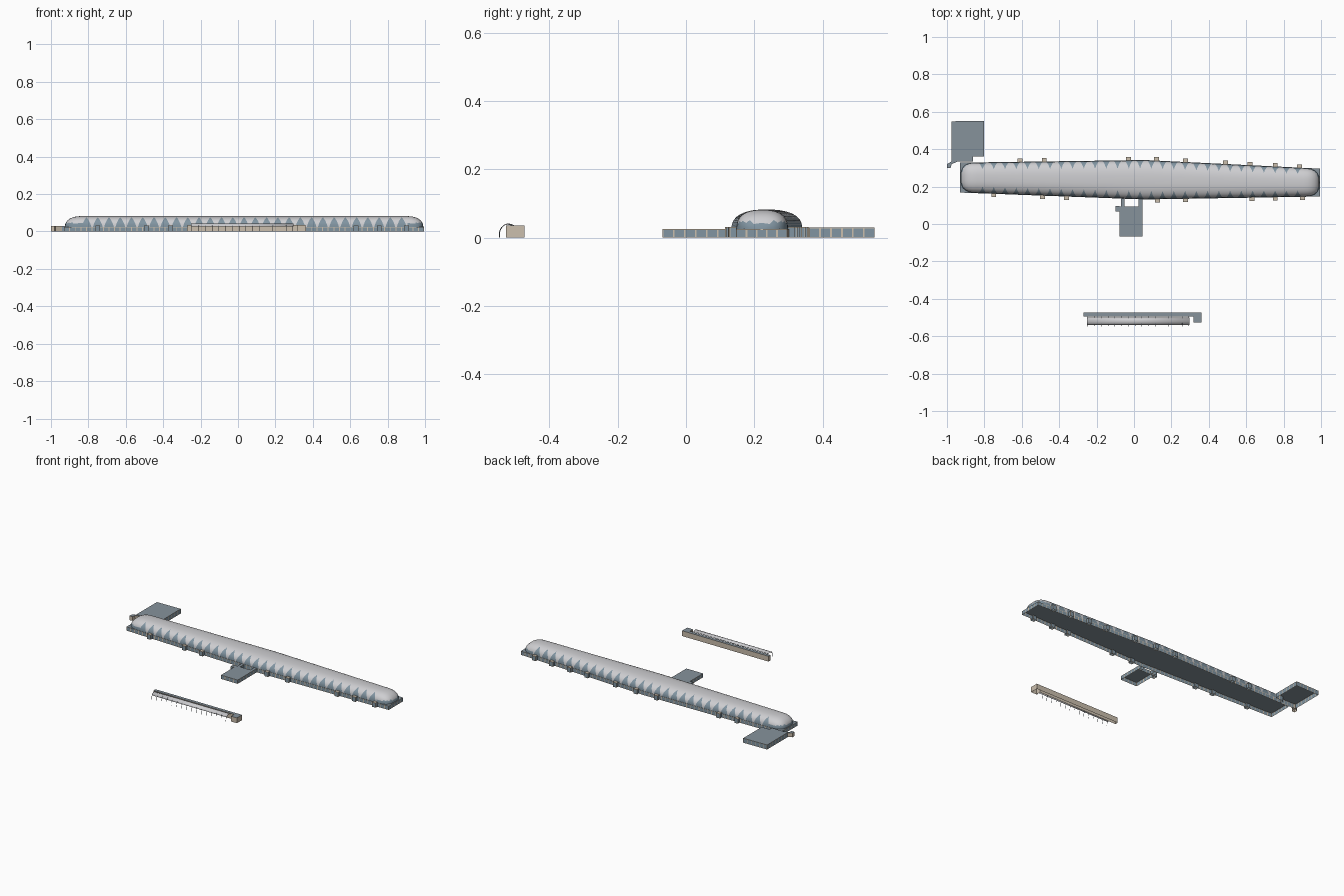
import bpy, bmesh, math
from mathutils import Vector

if "Cube" in bpy.data.objects:
    bpy.data.objects.remove(bpy.data.objects["Cube"], do_unlink=True)


def material(name, color):
    m = bpy.data.materials.new(name)
    m.use_nodes = True
    m.diffuse_color = (*color, 1)
    m.node_tree.nodes["Principled BSDF"].inputs["Base Color"].default_value = (*color, 1)
    return m


SHELL = material("pale grey shell", (0.62, 0.62, 0.64))
GLASS = material("blue grey glass", (0.22, 0.30, 0.36))
STEEL = material("slate roof", (0.24, 0.29, 0.33))
STONE = material("tan wall", (0.60, 0.52, 0.42))


def finish(bm, name, mats, smooth=False):
    mesh = bpy.data.meshes.new(name)
    bm.to_mesh(mesh)
    bm.free()
    ob = bpy.data.objects.new(name, mesh)
    bpy.context.collection.objects.link(ob)
    for m in mats:
        mesh.materials.append(m)
    if smooth:
        bpy.ops.object.select_all(action="DESELECT")
        ob.select_set(True)
        bpy.context.view_layer.objects.active = ob
        bpy.ops.object.shade_smooth_by_angle(angle=math.radians(35))
    return ob


def building(name, outline, height, pitch=0.03, windows=True, roof=STEEL):
    """Open-bottomed block on an anticlockwise outline, with inset window panels."""
    bm = bmesh.new()
    bm.faces.new([bm.verts.new((x, y, height)) for x, y in outline])
    panels = []
    for a, b in zip(outline, outline[1:] + outline[:1]):
        a, b = Vector((*a, 0)), Vector((*b, 0))
        n = max(1, round((b - a).length / pitch))
        row = []
        for k in range(n + 1):
            p = a.lerp(b, k / n)
            row.append((bm.verts.new(p), bm.verts.new(p + Vector((0, 0, height)))))
        for (p, q), (r, s) in zip(row, row[1:]):
            face = bm.faces.new((p, r, s, q))
            face.material_index = 1
            panels.append(face)
    if windows:
        bm.normal_update()
        bmesh.ops.inset_individual(bm, faces=panels, thickness=0.0035)
        for face in panels:
            face.material_index = 2
    return finish(bm, name, (roof, STONE, GLASS))


def rect(x0, x1, y0, y1):
    return [(x0, y0), (x1, y0), (x1, y1), (x0, y1)]


# Long hall plan: gently widening toward the middle
LEFT, MID, RIGHT = -0.93, 0.06, 0.995


def blend(x, left, mid, right):
    if x < MID:
        return left + (mid - left) * (x - LEFT) / (MID - LEFT)
    return mid + (right - mid) * (x - MID) / (RIGHT - MID)


def south(x):
    return blend(x, 0.168, 0.131, 0.147)


def north(x):
    return blend(x, 0.328, 0.342, 0.296)


ends = (LEFT, MID, RIGHT)
BASE, RISE = 0.025, 0.057
building("hall_base", [(x, south(x)) for x in ends] + [(x, north(x)) for x in ends[::-1]], BASE)

# Domed shell with leaf-shaped glass between the ribs of the roof
START, STOP, TEETH, CAP, ROWS, APEX = -0.84, 0.905, 29, 0.086, 24, 60
PITCH = (STOP - START) / TEETH


def shell_point(x, degrees):
    t = min(1, max(START - x, x - STOP, 0) / CAP)
    plan = max(0, 1 - t ** 3) ** (1 / 3)
    lift = max(0, 1 - t ** 2.2) ** (1 / 2.2)
    v = math.radians(degrees)
    c = math.copysign(abs(math.cos(v)) ** 0.8, math.cos(v))
    half = (north(x) - south(x)) / 2 - 0.002
    y = (north(x) + south(x)) / 2 - half * plan * c
    return x, y, BASE + RISE * lift * max(0, math.sin(v)) ** 0.8


cap_steps = [math.sin(math.radians(a)) * CAP for a in range(0, 91, 15)]
columns = [("cap", START - s, 0) for s in reversed(cap_steps)]
for k in range(TEETH):
    centre = START + (k + 0.5) * PITCH
    columns += [("tooth", centre, -0.5), ("rib", centre, 0.5)]
columns += [("cap", STOP + s, 0) for s in cap_steps]

bm = bmesh.new()
grid = []
for kind, x, side in columns:
    line = []
    for j in range(ROWS + 1):
        angle = 180 * j / ROWS
        width = 0.85 * max(0, 1 - min(angle, 180 - angle) / APEX)
        line.append(bm.verts.new(shell_point(x + side * width * PITCH, angle)))
    grid.append(line)
for i, (kind, x, side) in enumerate(columns[:-1]):
    for j in range(ROWS):
        face = bm.faces.new((grid[i][j], grid[i + 1][j], grid[i + 1][j + 1], grid[i][j + 1]))
        low = face.calc_center_median().z < 0.046
        face.material_index = int(kind == "tooth" or (kind == "cap" and low))
bmesh.ops.remove_doubles(bm, verts=bm.verts, dist=0.00002)
finish(bm, "hall_shell", (SHELL, GLASS), smooth=True)

# Entrance porches along both long sides
for x in (-0.75, -0.49, -0.36, 0.125, 0.275, 0.63, 0.755, 0.9):
    building("south_porch", rect(x - 0.013, x + 0.013, south(x) - 0.018, south(x) + 0.008), 0.031, roof=STONE)
for x in (-0.61, -0.48, -0.03, 0.12, 0.275, 0.49, 0.62, 0.755, 0.885):
    building("north_porch", rect(x - 0.013, x + 0.013, north(x) - 0.008, north(x) + 0.018), 0.031, roof=STONE)

# Rear annex and its angled link
building("rear_annex", [(-0.975, 0.335), (-0.86, 0.335), (-0.86, 0.36), (-0.803, 0.36),
                        (-0.803, 0.552), (-0.975, 0.549)], 0.03)
building("rear_link", [(-1, 0.3), (-0.98, 0.3), (-0.975, 0.32), (-0.94, 0.335),
                       (-0.975, 0.335), (-1, 0.32)], 0.028, windows=False)

# Front annex and its links to the hall
building("front_annex", rect(-0.077, 0.045, -0.068, 0.093), 0.025)
building("front_link", rect(-0.07, -0.05, 0.093, 0.137), 0.025)
building("front_link", rect(0.025, 0.045, 0.093, 0.133), 0.025)
building("front_annex_lobby", rect(-0.1, -0.077, 0.067, 0.095), 0.025)

# Detached station block
building("station_block", [(-0.27, -0.494), (0.318, -0.494), (0.318, -0.526), (0.36, -0.526),
                           (0.36, -0.473), (-0.27, -0.473)], 0.035, windows=False)

# Curved platform canopy
bm = bmesh.new()
profile = [(-0.541, 0.027), (-0.535, 0.036), (-0.523, 0.042), (-0.511, 0.040), (-0.5, 0.035)]
rows = [[bm.verts.new((x, y, z)) for y, z in profile] for x in (-0.25, 0.297)]
for k in range(len(profile) - 1):
    bm.faces.new((rows[0][k], rows[1][k], rows[1][k + 1], rows[0][k + 1]))
canopy = finish(bm, "platform_canopy", (SHELL,), smooth=True)
canopy.modifiers.new("thickness", "SOLIDIFY").thickness = 0.0015

# Bent ribs holding the canopy
curve = bpy.data.curves.new("canopy_ribs", "CURVE")
curve.dimensions = "3D"
curve.bevel_depth = 0.0013
curve.bevel_resolution = 0
bend = [(-0.546, 0.001), (-0.545, 0.018), (-0.54, 0.029), (-0.533, 0.036), (-0.523, 0.04), (-0.495, 0.033)]
COUNT = 16
for k in range(COUNT):
    spline = curve.splines.new("POLY")
    spline.points.add(len(bend) - 1)
    x = -0.247 + 0.541 * k / (COUNT - 1)
    for point, (y, z) in zip(spline.points, bend):
        point.co = (x, y, z, 1)
curve.materials.append(STEEL)
bpy.context.collection.objects.link(bpy.data.objects.new("canopy_ribs", curve))
